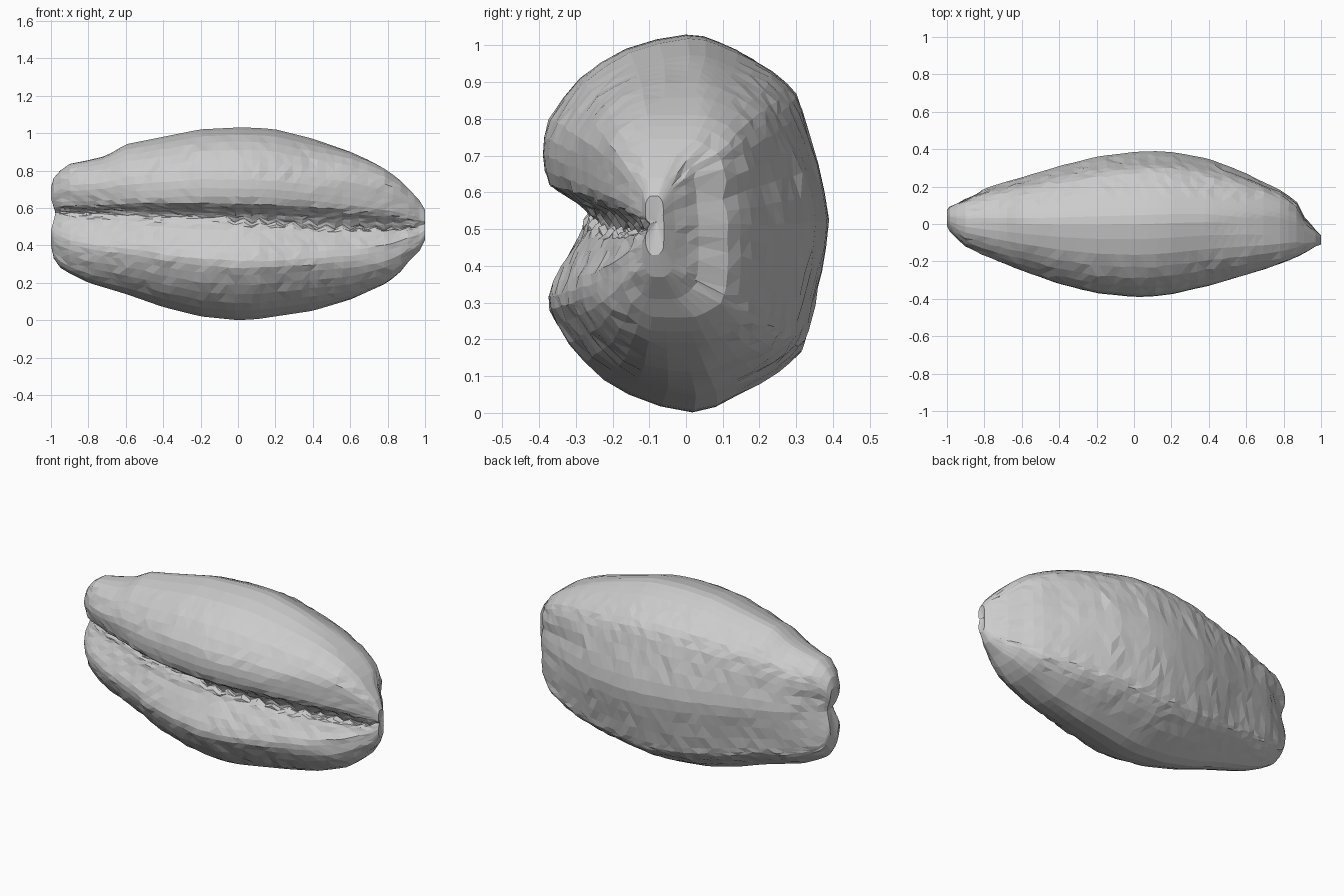
import bpy, bmesh, math, random
from mathutils import Vector

if "Cube" in bpy.data.objects:
    bpy.data.objects.remove(bpy.data.objects["Cube"])

random.seed(4)

# Stations along the length: x, z low, z high, y front, y back
STATIONS = [
    (-1.00, .40, .71, -.01, .08), (-.985, .33, .76, -.04, .10),
    (-.95, .28, .80, -.08, .12), (-.90, .25, .835, -.12, .145),
    (-.80, .20, .855, -.17, .19), (-.70, .17, .88, -.21, .22),
    (-.60, .14, .94, -.25, .25), (-.40, .07, .98, -.32, .31),
    (-.20, .02, 1.02, -.37, .36), (0, 0, 1.03, -.39, .385),
    (.10, .005, 1.028, -.388, .39), (.20, .02, 1.02, -.375, .385),
    (.40, .05, .97, -.33, .35),
    (.60, .11, .90, -.27, .27), (.70, .155, .855, -.24, .22),
    (.80, .20, .80, -.205, .17), (.87, .26, .745, -.175, .115),
    (.91, .31, .705, -.155, .035), (.97, .37, .64, -.12, -.03),
    (1.00, .43, .59, -.11, -.06)]

# Kidney cross-section with the slit on the front: (u = depth, v = height)
SECTION = [
    (-.66, .0), (-.71, .05), (-.82, .10), (-.95, .16), (-1, .33), (-.95, .53),
    (-.74, .75), (-.42, .92), (0, 1), (.23, .96), (.48, .86), (.70, .73),
    (.81, .58), (.92, .28), (1, -.03), (.94, -.3), (.85, -.6), (.80, -.70),
    (.64, -.80), (.35, -.92), (.05, -1), (-.40, -.91), (-.70, -.75),
    (-.90, -.56), (-.96, -.42), (-.87, -.27), (-.75, -.12), (-.71, -.04)]


def catmull(a, b, c, d, t):
    return .5 * (2 * b + (c - a) * t + (2 * a - 5 * b + 4 * c - d) * t * t
                 + (3 * b - a - 3 * c + d) * t ** 3)


def smooth_section():
    pts = [Vector(p) for p in SECTION]
    n = len(pts)
    return [catmull(pts[i - 1], pts[i], pts[(i + 1) % n], pts[(i + 2) % n], t)
            for i in range(n) for t in (0, .5)]


def station(x):
    for a, b in zip(STATIONS, STATIONS[1:]):
        if x <= b[0]:
            t = (x - a[0]) / (b[0] - a[0])
            return [p + (q - p) * t for p, q in zip(a[1:], b[1:])]
    return STATIONS[-1][1:]


def ramp(x, a, b):
    return min(1, max(0, (x - a) / (b - a)))


# Shell body: rings lofted along the length
profile = smooth_section()
xs = ([-1, -.985, -.95] + [-.9 + .04425 * i for i in range(41)]
      + [.91, .94, .97, 1.0])
bm = bmesh.new()
rings = []
for k, x in enumerate(xs):
    lo, hi, yf, yb = station(x)
    mid, half = (yf + yb) / 2, (yb - yf) / 2
    slit = .545 - .03 * x
    left, right = ramp(-x, .5, .9), ramp(x, .4, .8)
    ring = []
    for u, v in profile:
        drop = 0
        # slit is lower and deeper on the right, with small alternating teeth
        if u < -.6 and abs(v) < .13:
            w = 1 - abs(v) / .13
            u += .12 * right * w
            drop = .03 * w * ramp(x, -.1, .5) * (1 - ramp(x, .9, 1))
            if -.1 < x < .95:
                drop += (.015 if k % 2 else -.01) * w
        # boxier sections near the ends
        box = 1 + .25 * max(right, left * .5) * abs(u * v)
        if abs(v) > .3:
            u, v = [max(-1, min(1, c * box)) for c in (u, v)]
        # left end: slit opens wide and the back has a waist
        if u < 0:
            u += .25 * left * max(0, 1 - abs(v) * 2.2)
        else:
            u -= .25 * ramp(-x, .8, .97) * max(0, 1 - abs(v) * 1.6)
        z = slit + v * ((hi - slit) if v > 0 else (slit - lo)) - drop
        y = mid + u * half
        # end is pulled in slightly at mid height
        dx = .025 * ramp(-x, .85, 1) * max(0, 1 - abs(v) * 1.8)
        j = .005 if abs(x) < .96 and abs(v) < .9 else 0
        ring.append(bm.verts.new((
            x + dx + random.uniform(-j, j),
            y + random.uniform(-j, j) * (abs(u) < .95),
            z + random.uniform(-j, j) * .7)))
    rings.append(ring)

n = len(profile)
for r, s in zip(rings, rings[1:]):
    for i in range(n):
        bm.faces.new((r[i], r[(i + 1) % n], s[(i + 1) % n], s[i]))

# Slightly dented end caps
for ring, tip in ((rings[0], (-.975, .035, .57)), (rings[-1], (.99, -.08, .52))):
    c = bm.verts.new(tip)
    for i in range(n):
        bm.faces.new((ring[i], ring[(i + 1) % n], c))

bmesh.ops.triangulate(bm, faces=bm.faces[:])
bmesh.ops.recalc_face_normals(bm, faces=bm.faces[:])
mesh = bpy.data.meshes.new("shell_body")
bm.to_mesh(mesh)
bm.free()
shell = bpy.data.objects.new("shell_body", mesh)
bpy.context.collection.objects.link(shell)
